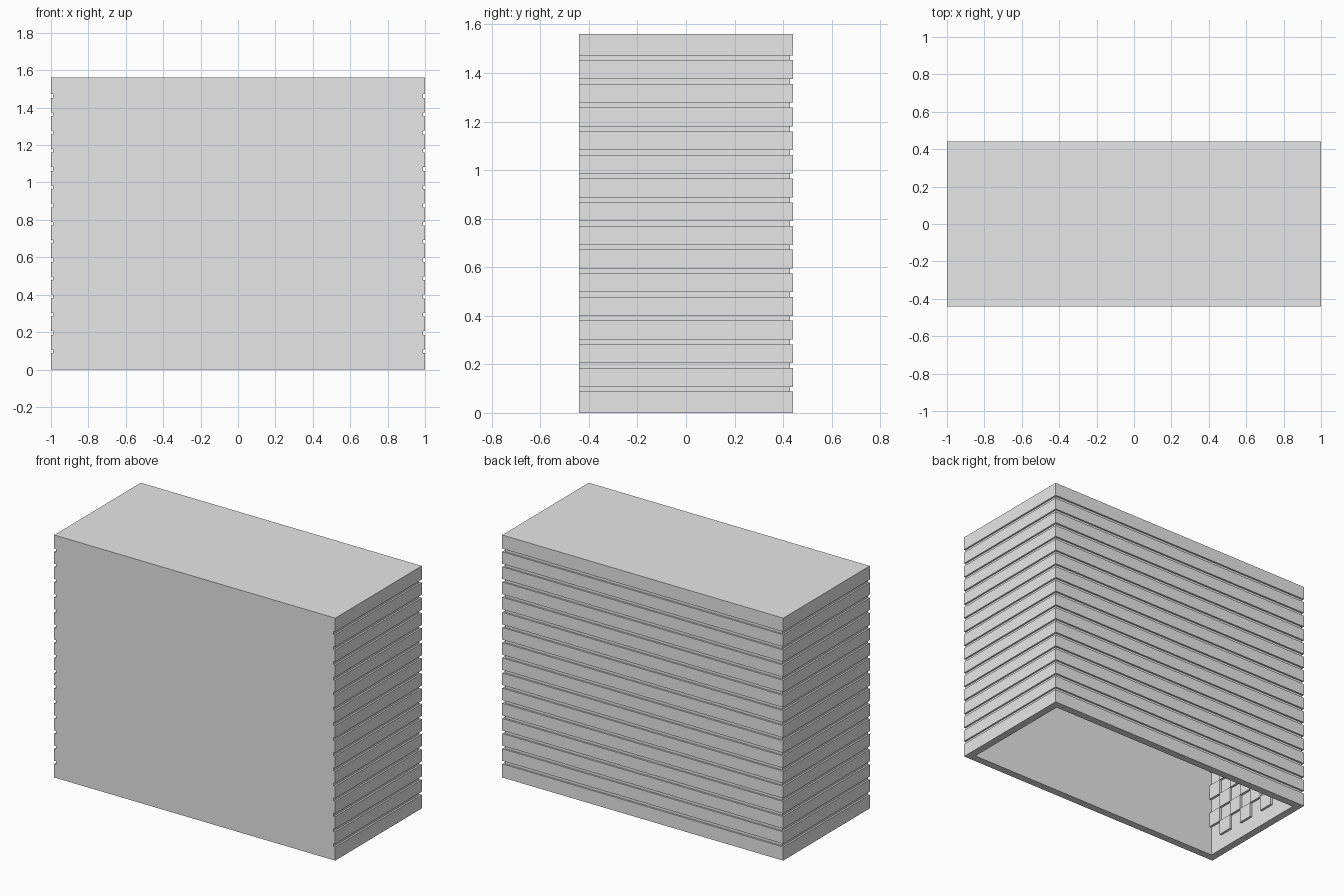
import bpy
import bmesh
from mathutils import Vector

cube = bpy.data.objects.get("Cube")
if cube:
    bpy.data.objects.remove(cube, do_unlink=True)

HX, HY, PITCH, COURSES = 1.0, 0.44, 0.0975, 16
HEIGHT = PITCH * COURSES
WALL, GROOVE, DEPTH = 0.05, 0.02, 0.011
RELIEF = 0.015

grey = bpy.data.materials.new("light grey")
grey.use_nodes = True
grey.diffuse_color = (0.8, 0.8, 0.8, 1)
grey.node_tree.nodes["Principled BSDF"].inputs["Base Color"].default_value = (0.8, 0.8, 0.8, 1)


def finish(bm, name):
    bmesh.ops.recalc_face_normals(bm, faces=bm.faces)
    mesh = bpy.data.meshes.new(name)
    bm.to_mesh(mesh)
    bm.free()
    mesh.materials.append(grey)
    obj = bpy.data.objects.new(name, mesh)
    bpy.context.collection.objects.link(obj)
    return obj


def ring(bm, z, hx, front, back):
    corners = ((-hx, front), (hx, front), (hx, back), (-hx, back))
    return [bm.verts.new((x, y, z)) for x, y in corners]


def bridge(bm, a, b, sides):
    for i in sides:
        j = (i + 1) % 4
        bm.faces.new((a[i], a[j], b[j], b[i]))


# Hollow shell: grooves on both ends and the back, flat front, open bottom
bm = bmesh.new()
levels = [(0, 0)]
for k in range(1, COURSES):
    low, high = k * PITCH - GROOVE / 2, k * PITCH + GROOVE / 2
    levels += [(low, 0), (low, DEPTH), (high, DEPTH), (high, 0)]
levels.append((HEIGHT, 0))
outer = [ring(bm, z, HX - d, -HY, HY - d) for z, d in levels]
for a, b in zip(outer, outer[1:]):
    bridge(bm, a, b, (1, 2, 3))
bm.faces.new([r[0] for r in outer] + [r[1] for r in reversed(outer)])
bm.faces.new(outer[-1])
inner = [ring(bm, z, HX - WALL, -HY + WALL, HY - WALL) for z in (0, HEIGHT - WALL)]
bridge(bm, outer[0], inner[0], range(4))
bridge(bm, inner[0], inner[1], range(4))
bm.faces.new(inner[1])
finish(bm, "grooved_shell")


# Checkered relief blocks on the inner walls behind the grooves
def checker(name, origin, along, inward, columns):
    bm = bmesh.new()
    up = Vector((0, 0, 1))
    for row in range(1, COURSES - 1):
        for col in range(columns):
            if (row + col) % 2:
                continue
            centre = origin + along * (col + 0.5) * PITCH + up * (row + 0.5) * PITCH
            block = bmesh.ops.create_cube(bm, size=1)["verts"]
            for v in block:
                v.co = centre + along * v.co.x * PITCH + up * v.co.z * PITCH + inward * v.co.y * RELIEF * 2
    finish(bm, name)


X, Y = Vector((1, 0, 0)), Vector((0, 1, 0))
for name, side in (("right_inner_blocks", -1), ("left_inner_blocks", 1)):
    checker(name, X * side * (HX - WALL) - Y * 4 * PITCH, Y, X * -side, 8)
checker("back_inner_blocks", Y * (HY - WALL) - X * 9.5 * PITCH, X, -Y, 19)
